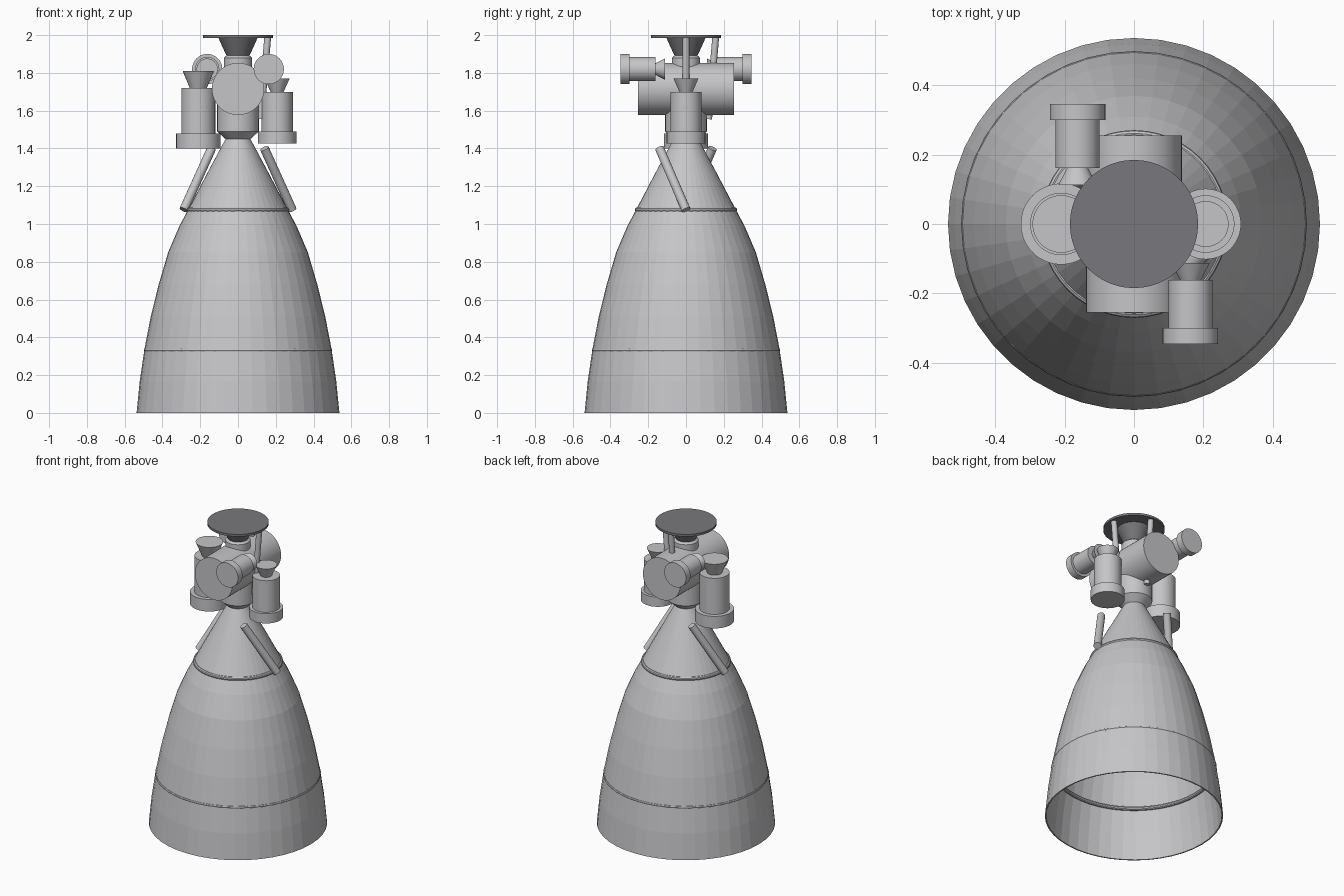
import bpy, bmesh
from math import pi, sin, cos
from mathutils import Vector, Matrix

cube = bpy.data.objects.get("Cube")
if cube:
    bpy.data.objects.remove(cube, do_unlink=True)


def material(name, rgb):
    m = bpy.data.materials.new(name)
    m.use_nodes = True
    m.diffuse_color = (*rgb, 1)
    m.node_tree.nodes["Principled BSDF"].inputs["Base Color"].default_value = (*rgb, 1)
    return m


METAL = material("light grey metal", (0.56, 0.56, 0.58))
DARK = material("dark grey metal", (0.19, 0.19, 0.205))


def lathe(name, profile, origin=(0, 0, 0), axis=(0, 0, 1), mat=METAL,
          sides=48, twist=0.0, closed=False, smooth=True):
    """Spin (radius, height) points round an axis; cap the ends unless closed."""
    bm = bmesh.new()
    rings = []
    for i, (r, h) in enumerate(profile):
        angles = [2 * pi * (k + twist * i) / sides for k in range(sides)]
        rings.append([bm.verts.new((r * cos(a), r * sin(a), h)) for a in angles])
    pairs = list(zip(rings, rings[1:]))
    if closed:
        pairs.append((rings[-1], rings[0]))
    else:
        bm.faces.new(rings[0][::-1])
        bm.faces.new(rings[-1])
    for a, b in pairs:
        for k in range(sides):
            n = (k + 1) % sides
            bm.faces.new((a[k], a[n], b[n], b[k]))
    bmesh.ops.recalc_face_normals(bm, faces=bm.faces)
    turn = Vector((0, 0, 1)).rotation_difference(Vector(axis)).to_matrix().to_4x4()
    bm.transform(Matrix.Translation(origin) @ turn)
    mesh = bpy.data.meshes.new(name)
    bm.to_mesh(mesh)
    bm.free()
    mesh.materials.append(mat)
    obj = bpy.data.objects.new(name, mesh)
    bpy.context.collection.objects.link(obj)
    if smooth:
        bpy.ops.object.select_all(action='DESELECT')
        obj.select_set(True)
        bpy.context.view_layer.objects.active = obj
        bpy.ops.object.shade_smooth_by_angle(angle=0.5)
    return obj


def rod(name, start, end, radius):
    d = Vector(end) - Vector(start)
    return lathe(name, [(radius, 0), (radius, d.length)], start, d.normalized(), sides=16)


def ring(name, radius, tube, z):
    section = [(radius + tube * cos(2 * pi * k / 10), z + tube * sin(2 * pi * k / 10))
               for k in range(10)]
    return lathe(name, section, closed=True)


def pump(name, origin, axis, flange, body, neck, cup, heights):
    """Flanged drum carrying a flared cup; heights are the three section lengths."""
    a, b, c = heights
    return lathe(name, [(flange, 0), (flange, a), (body, a), (body, a + b),
                        (neck, a + b), (cup, a + b + c)], origin, axis)


# Hollow bell: faceted outer wall and a thin inner wall
outer = [(.537, 0), (.52, .17), (.495, .34), (.462, .51), (.42, .68),
         (.37, .85), (.31, .99), (.262, 1.08), (.165, 1.265), (.066, 1.45)]
inner = [(r - .008, z) for r, z in reversed(outer)]
outer_wall = lathe("bell_nozzle", outer + inner, closed=True, sides=44, smooth=False)
ring("bell_outer_ring", .258, .013, 1.075)
ring("bell_inner_ring", .486, .013, .33)

# Throat flare and neck below the main drum
lathe("throat", [(.066, 1.44), (.066, 1.45), (.11, 1.49), (.11, 1.66)])

# Horizontal main drum
lathe("main_drum", [(.138, -.255), (.138, .255)], (0, 0, 1.715), (0, 1, 0))

# Upper collar, flared mount and mounting plate
lathe("upper_collar", [(.075, 1.78), (.075, 1.88), (.06, 1.892)])
lathe("mount_cone", [(.056, 1.88), (.104, 1.986)], mat=DARK)
lathe("mounting_plate", [(.185, 1.985), (.185, 2)], mat=DARK)

# Upright pumps on each side
pump("right_pump", (-.21, 0, 1.4), (0, 0, 1), .117, .09, .045, .083, (.08, .24, .09))
pump("left_pump", (.207, 0, 1.425), (0, 0, 1), .102, .083, .035, .066, (.065, .21, .07))

# Horizontal pumps, struts: half-turn pairs
for side, word in ((1, "front"), (-1, "back")):
    pump(word + "_pump", (side * .163, side * -.347, 1.82), (0, side, 0),
         .08, .064, .03, .056, (.047, .138, .05))
    rod(word + "_bell_strut", (side * .287, 0, 1.075), (side * .14, side * -.14, 1.4), .024)

# Slender rods hanging from the plate
rod("left_plate_rod", (.12, 0, 1.555), (.157, 0, 1.986), .018)
rod("back_plate_rod", (0, .12, 1.555), (0, .157, 1.986), .018)
